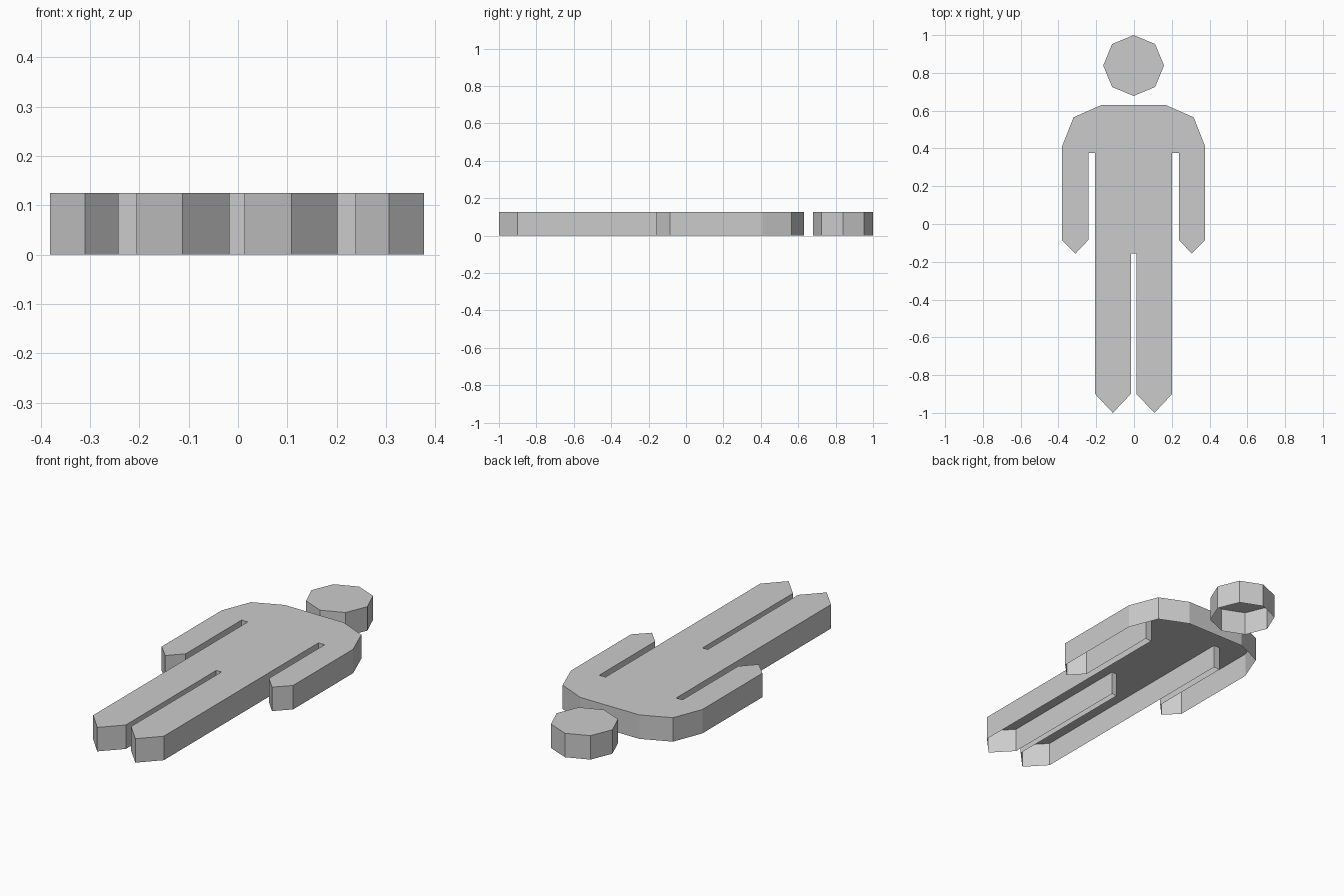
import bpy
import bmesh
from math import sin, cos, pi

cube = bpy.data.objects.get("Cube")
if cube:
    bpy.data.objects.remove(cube, do_unlink=True)

HEIGHT = 0.125
CENTRE = -0.002

grey = bpy.data.materials.new("plain_grey")
grey.use_nodes = True
colour = (0.6, 0.6, 0.6, 1)
grey.diffuse_color = colour
grey.node_tree.nodes["Principled BSDF"].inputs["Base Color"].default_value = colour


def open_shell(name, outline):
    """Flat top with walls dropped to the ground, open underneath."""
    bm = bmesh.new()
    top = [bm.verts.new((x + CENTRE, y, HEIGHT)) for x, y in outline]
    base = [bm.verts.new((x + CENTRE, y, 0)) for x, y in outline]
    bm.faces.new(top)
    for i in range(len(top)):
        j = (i + 1) % len(top)
        bm.faces.new((top[j], top[i], base[i], base[j]))
    mesh = bpy.data.meshes.new(name)
    bm.to_mesh(mesh)
    bm.free()
    mesh.materials.append(grey)
    obj = bpy.data.objects.new(name, mesh)
    bpy.context.collection.objects.link(obj)


# Body: left half from crotch slot round the leg and arm to the shoulder
half = [
    (0.015, -0.155), (0.015, -0.9), (0.11, -1), (0.204, -0.9),
    (0.204, 0.375), (0.24, 0.375), (0.24, -0.085), (0.308, -0.157),
    (0.379, -0.085), (0.379, 0.41), (0.318, 0.565), (0.17, 0.63),
]
open_shell("body", half + [(-x, y) for x, y in reversed(half)])

# Head: separate octagon with a corner pointing up
radius = 0.161
open_shell("head", [(radius * cos(i * pi / 4), 1 - radius + radius * sin(i * pi / 4))
                    for i in range(8)])
